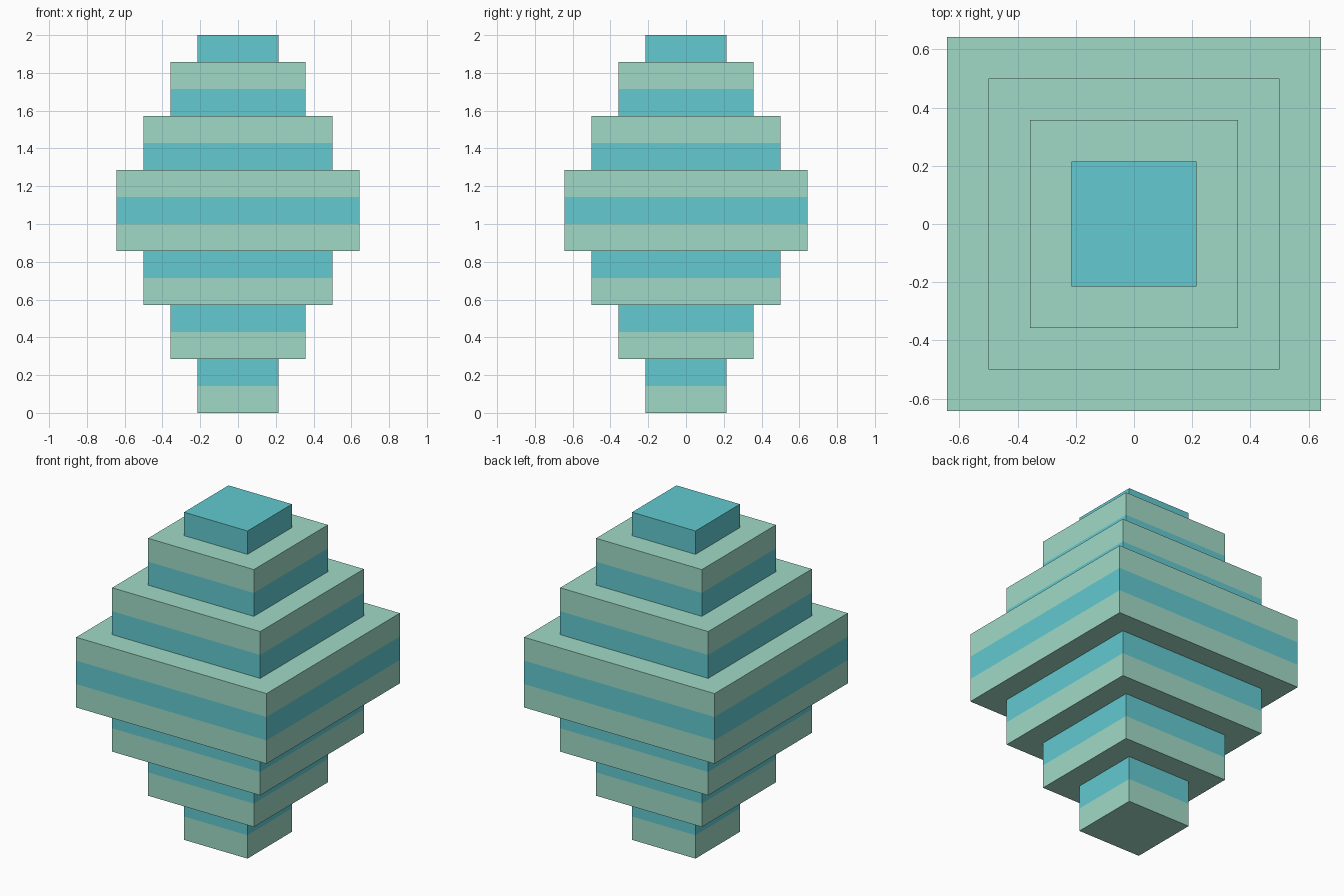
import bpy
import bmesh

cube = bpy.data.objects.get("Cube")
if cube:
    bpy.data.objects.remove(cube, do_unlink=True)


def make_material(name, rgb):
    mat = bpy.data.materials.new(name)
    color = (*rgb, 1.0)
    mat.diffuse_color = color
    mat.use_nodes = True
    mat.node_tree.nodes["Principled BSDF"].inputs["Base Color"].default_value = color
    return mat


SAGE, TEAL = 0, 1
materials = [make_material("sage green", (0.35, 0.70, 0.565)),
             make_material("teal blue", (0.122, 0.59, 0.635))]

# Half-width of each equal-height layer, bottom to top, in layer heights
layers = [1.5, 1.5, 2.5, 2.5, 3.5, 3.5,
          4.5, 4.5, 4.5,
          3.5, 3.5, 2.5, 2.5, 1.5]
unit = 2 / len(layers)

bm = bmesh.new()


def square_ring(half, level):
    h = half * unit
    return [bm.verts.new((x * h, y * h, level * unit))
            for x, y in ((-1, -1), (1, -1), (1, 1), (-1, 1))]


def bridge(low, high, color):
    for i in range(4):
        j = (i + 1) % 4
        bm.faces.new((low[i], low[j], high[j], high[i])).material_index = color


# Base cap, then banded walls joined by sage ledges wherever the width steps
ring, width = square_ring(layers[0], 0), layers[0]
bm.faces.new(ring[::-1]).material_index = SAGE
for level, half in enumerate(layers):
    if half != width:
        ledge = square_ring(half, level)
        bridge(ring, ledge, SAGE)
        ring, width = ledge, half
    top = square_ring(half, level + 1)
    bridge(ring, top, TEAL if level % 2 else SAGE)
    ring = top

# Top cap
bm.faces.new(ring).material_index = TEAL
bmesh.ops.recalc_face_normals(bm, faces=bm.faces)

mesh = bpy.data.meshes.new("stepped_tower")
bm.to_mesh(mesh)
bm.free()
for mat in materials:
    mesh.materials.append(mat)
tower = bpy.data.objects.new("stepped_tower", mesh)
bpy.context.collection.objects.link(tower)
